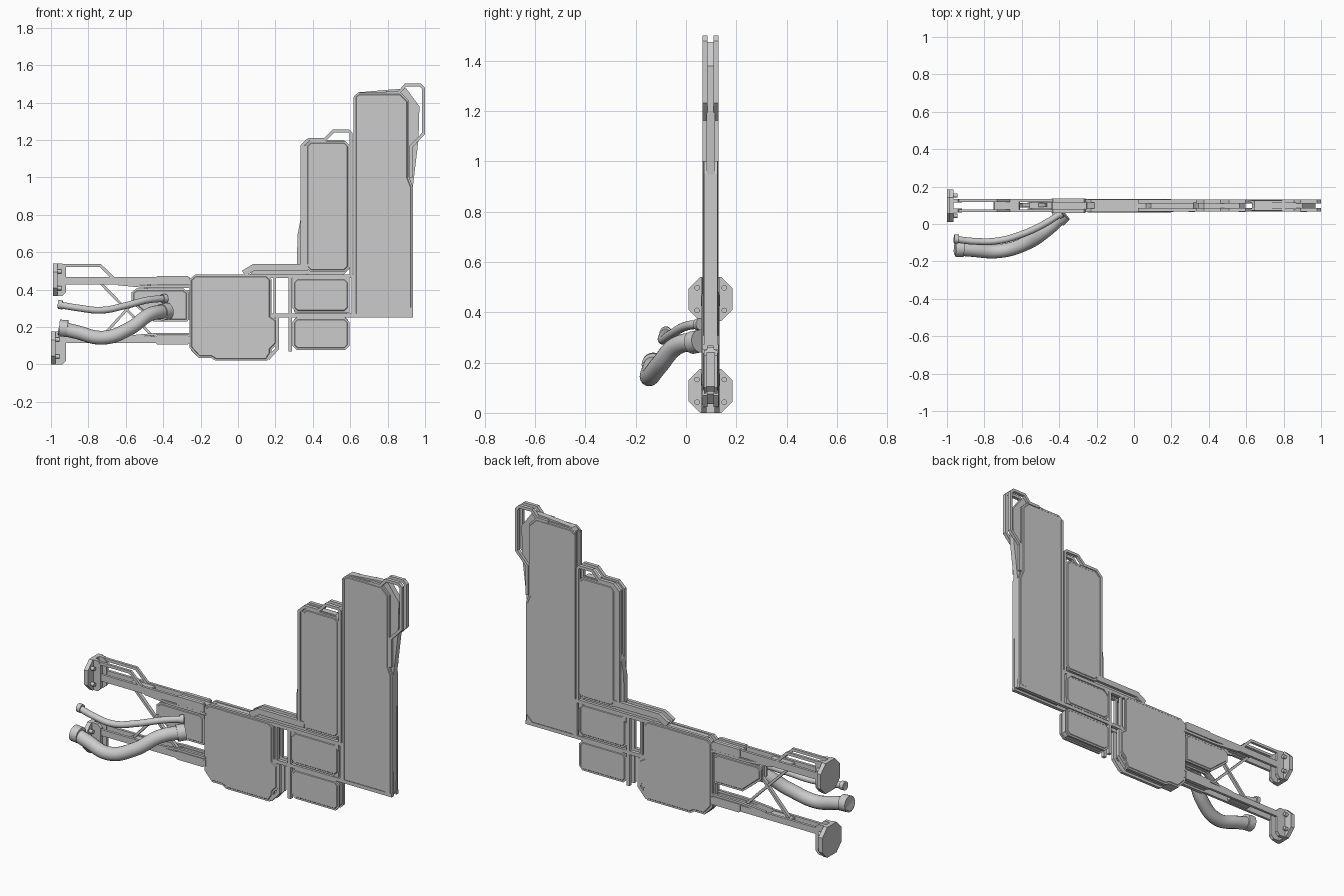
import bpy, bmesh, math
from mathutils import Vector

if "Cube" in bpy.data.objects:
    bpy.data.objects.remove(bpy.data.objects["Cube"])

YC = 0.098  # middle plane of the flat assembly


def finish(bm, name, smooth=False):
    bmesh.ops.recalc_face_normals(bm, faces=bm.faces)
    me = bpy.data.meshes.new(name)
    bm.to_mesh(me)
    bm.free()
    ob = bpy.data.objects.new(name, me)
    bpy.context.collection.objects.link(ob)
    if smooth:
        bpy.context.view_layer.objects.active = ob
        ob.select_set(True)
        bpy.ops.object.shade_smooth_by_angle(angle=math.radians(40))
        ob.select_set(False)
    return ob


def prism(name, pts, y0, y1, rim=0.0):
    """Extrude an x/z outline from y0 (inner) to y1 (outer), optionally with a stepped rim."""
    bm = bmesh.new()
    a = [bm.verts.new((x, YC + y0, z)) for x, z in pts]
    b = [bm.verts.new((x, YC + y1, z)) for x, z in pts]
    n = len(pts)
    bm.faces.new(a)
    top = bm.faces.new(b)
    for i in range(n):
        bm.faces.new((a[i], a[(i + 1) % n], b[(i + 1) % n], b[i]))
    bmesh.ops.recalc_face_normals(bm, faces=bm.faces)
    if rim:
        bmesh.ops.inset_region(bm, faces=[top], thickness=rim, use_even_offset=True)
        bmesh.ops.inset_region(bm, faces=[top], thickness=0.003, depth=0.003, use_even_offset=True)
    return finish(bm, name)


def pair(name, pts, inner, outer, rim=0.0):
    """Same plate on the front and back of the middle plane."""
    for s, side in ((-1, "front"), (1, "back")):
        prism(f"{name}_{side}", pts, s * inner, s * outer, rim)


def strip(path, w):
    """Outline of a constant-width band along an x/z path, mitred at the corners."""
    p = [Vector(q) for q in path]
    left, right = [], []
    for i, q in enumerate(p):
        d0 = (q - p[i - 1]).normalized() if i else (p[1] - q).normalized()
        d1 = (p[i + 1] - q).normalized() if i < len(p) - 1 else d0
        t = (d0 + d1).normalized()
        off = Vector((-t.y, t.x)) * (w / 2 / max(t.dot(d0), 0.4))
        left.append(q + off)
        right.append(q - off)
    return [tuple(v) for v in left + right[::-1]]


def crect(x0, x1, z0, z1, c):
    return [(x0 + c, z0), (x1 - c, z0), (x1, z0 + c), (x1, z1 - c),
            (x1 - c, z1), (x0 + c, z1), (x0, z1 - c), (x0, z0 + c)]


def panel(name, pts, core, outer=0.030):
    pair(name, pts, 0.016, outer - 0.003, 0.01)
    prism(name + "_core", core, -0.0165, 0.0165)


def cyl_x(name, x0, x1, y, z, r, n=12):
    bm = bmesh.new()
    bmesh.ops.create_cone(bm, cap_ends=True, segments=n, radius1=r, radius2=r, depth=x1 - x0)
    for v in bm.verts:
        v.co = Vector((v.co.z + (x0 + x1) / 2, y + v.co.x, z + v.co.y))
    return finish(bm, name, True)


# Central body: thick chamfered housing with an outer plate
body = [(-0.26, 0.09), (-0.21, 0.035), (-0.145, 0.035), (-0.12, 0.02), (0.155, 0.02), (0.18, 0.06),
        (0.18, 0.08), (0.21, 0.11), (0.21, 0.24), (0.18, 0.26), (0.18, 0.455), (0.155, 0.48),
        (-0.23, 0.48), (-0.26, 0.455)]
panel("central_body", body, crect(-0.25, 0.17, 0.035, 0.475, 0.04), 0.036)
pair("body_edge_rail", strip([(0.16, 0.03), (0.21, 0.085), (0.21, 0.25)], 0.018), 0.012, 0.032)

# Tall outer panel with its top handle
tall = [(0.62, 0.26), (0.935, 0.26), (0.935, 0.95), (0.915, 1.0), (0.915, 1.41), (0.87, 1.455),
        (0.645, 1.455), (0.62, 1.435)]
panel("tall_panel", tall, [(0.63, 0.265), (0.93, 0.265), (0.935, 0.95), (0.965, 1.2), (0.97, 1.38),
                          (0.90, 1.475), (0.82, 1.47), (0.645, 1.455), (0.63, 1.435)])
pair("tall_handle", strip([(0.79, 1.453), (0.86, 1.453), (0.895, 1.493), (0.975, 1.493), (0.992, 1.476),
                           (0.992, 1.235), (0.925, 1.165), (0.925, 1.0)], 0.016), 0.012, 0.032)

# Middle column of panels
panel("middle_panel", crect(0.362, 0.597, 0.495, 1.195, 0.025), crect(0.345, 0.595, 0.48, 1.20, 0.03))
pair("middle_frame", strip([(0.343, 0.53), (0.343, 1.17), (0.378, 1.203), (0.465, 1.203), (0.51, 1.248),
                            (0.592, 1.248), (0.603, 1.237), (0.603, 0.48)], 0.016), 0.012, 0.032)
pair("middle_inner_rail", strip([(0.356, 0.53), (0.356, 1.17)], 0.01), 0.012, 0.027)
prism("middle_wedge", [(0.315, 0.53), (0.345, 0.53), (0.345, 0.80), (0.335, 0.78), (0.318, 0.69)], -0.0165, 0.0165)
panel("upper_small_panel", crect(0.292, 0.595, 0.277, 0.465, 0.022), crect(0.3, 0.59, 0.27, 0.47, 0.01))
panel("lower_small_panel", crect(0.292, 0.595, 0.078, 0.25, 0.022), crect(0.3, 0.588, 0.085, 0.26, 0.02))

# Rails that tie the panels to the body
rails = {"top_step": [(0.03, 0.487), (0.085, 0.52), (0.375, 0.52)],
         "upper_cross": [(0.12, 0.471), (0.61, 0.471)],
         "lower_cross": [(0.13, 0.262), (0.935, 0.262)],
         "body_post": [(0.197, 0.25), (0.197, 0.47)],
         "panel_post": [(0.28, 0.07), (0.28, 0.47)],
         "tall_post": [(0.612, 0.262), (0.612, 0.48)],
         "tall_left": [(0.624, 0.262), (0.624, 1.43)]}
for n, path in rails.items():
    pair(n + "_rail", strip(path, 0.034 if n == "top_step" else 0.02 if "cross" in n or n == "panel_post" else 0.013),
         0.012, 0.032)
prism("top_step_core", [(0.06, 0.47), (0.09, 0.52), (0.37, 0.52), (0.37, 0.47)], -0.0165, 0.0165)
for x, z, sx, sz in ((0.595, 0.275, -1, 1), (0.595, 0.462, -1, -1), (0.292, 0.462, 1, -1), (0.925, 0.272, -1, 1)):
    pair("corner_gusset", [(x, z), (x + sx * 0.035, z), (x, z + sz * 0.035)], 0.012, 0.033)

# Pipe housing between the arms
panel("pipe_housing", [(-0.27, 0.23), (-0.45, 0.23), (-0.57, 0.33), (-0.57, 0.385), (-0.545, 0.405),
                       (-0.29, 0.405), (-0.265, 0.385), (-0.265, 0.24)],
      [(-0.26, 0.24), (-0.45, 0.24), (-0.56, 0.335), (-0.56, 0.395), (-0.26, 0.395)])

# Arms, thin secondary rails and cross braces
arms = (("upper_arm", [(-0.97, 0.448), (-0.26, 0.448)], 0.04),
        ("lower_arm", [(-0.97, 0.132), (-0.25, 0.132)], 0.036),
        ("upper_loop", [(-0.97, 0.528), (-0.735, 0.528), (-0.66, 0.455)], 0.016),
        ("upper_thin_rail", [(-0.64, 0.43), (-0.48, 0.415), (-0.25, 0.415)], 0.014),
        ("lower_thin_rail", [(-0.60, 0.148), (-0.43, 0.163), (-0.25, 0.163)], 0.012))
for n, path, w in arms:
    pair(n, strip(path, w), 0.020, 0.035)
for n, z in (("upper", 0.448), ("lower", 0.132)):
    pair(n + "_arm_sleeve", crect(-0.44, -0.26, z - 0.024, z + 0.024, 0.008), 0.018, 0.038)
    for x0, x1 in ((-0.75, -0.61), (-0.44, -0.25)):
        prism(n + "_arm_spacer", crect(x0, x1, z - 0.012, z + 0.012, 0.004), -0.021, 0.021)
for i, path in enumerate(([(-0.73, 0.43), (-0.45, 0.145)], [(-0.73, 0.145), (-0.47, 0.43)])):
    prism(f"cross_brace_{i}", strip(path, 0.014), -0.009 + i * 0.002, 0.011 + i * 0.002)

# Wall flanges: octagon plate, clevis block and bolts
for n, x, zc in (("upper", -0.99, 0.4525), ("lower", -1.0, 0.0875)):
    plate = cyl_x(n + "_flange", x, x + 0.025, YC, zc, 0.1, 4)
    bpy.data.objects.remove(plate)
    bm = bmesh.new()
    h, c = 0.0875, 0.045
    ring = [bm.verts.new((x, YC + a, zc + b)) for a, b in crect(-h, h, -h, h, c)]
    f = bm.faces.new(ring)
    ext = bmesh.ops.extrude_face_region(bm, geom=[f])["geom"]
    for v in ext:
        if isinstance(v, bmesh.types.BMVert):
            v.co.x += 0.024
    finish(bm, n + "_flange")
    pair(n + "_clevis", [(x + 0.02, zc - h), (-0.94, zc - h), (-0.92, zc - h + 0.02),
                         (-0.92, zc + h - 0.02), (-0.94, zc + h), (x + 0.02, zc + h)], 0.016, 0.036)
    for sy in (-1, 1):
        for sz in (-1, 1):
            cyl_x(n + "_flange_bolt", x + 0.02, x + 0.045, YC + sy * 0.054, zc + sz * 0.045, 0.011)


# Curved pipes with end collars
def pipe(name, pts, r, collar):
    cu = bpy.data.curves.new(name, 'CURVE')
    cu.dimensions = '3D'
    cu.bevel_depth = r
    cu.bevel_resolution = 6
    cu.use_fill_caps = True
    cu.resolution_u = 8
    sp = cu.splines.new('BEZIER')
    sp.bezier_points.add(len(pts) - 1)
    for bp, p in zip(sp.bezier_points, pts):
        bp.co = p
        bp.handle_left_type = bp.handle_right_type = 'AUTO'
    ob = bpy.data.objects.new(name, cu)
    bpy.context.collection.objects.link(ob)
    for i, j in ((0, 1), (-1, -2)):
        a, b = Vector(pts[i]), Vector(pts[j])
        d = (b - a).normalized()
        if i == 0:
            d = (d + Vector((2, 0, 0))).normalized()
        bm = bmesh.new()
        bmesh.ops.create_cone(bm, cap_ends=True, segments=24, radius1=collar, radius2=collar, depth=collar)
        bmesh.ops.transform(bm, matrix=d.to_track_quat('Z', 'Y').to_matrix().to_4x4(), verts=bm.verts)
        bmesh.ops.translate(bm, vec=a + d * collar * 0.5, verts=bm.verts)
        finish(bm, name + "_collar", True)


pipe("large_pipe", [(-0.955, -0.13, 0.195), (-0.87, -0.138, 0.175), (-0.72, -0.145, 0.143), (-0.58, -0.105, 0.192),
                    (-0.47, -0.035, 0.268), (-0.375, 0.055, 0.285)], 0.037, 0.045)
pipe("small_pipe", [(-0.962, -0.08, 0.32), (-0.86, -0.092, 0.303), (-0.73, -0.09, 0.29), (-0.60, -0.055, 0.315),
                    (-0.48, 0.0, 0.345), (-0.385, 0.06, 0.353)], 0.018, 0.024)
